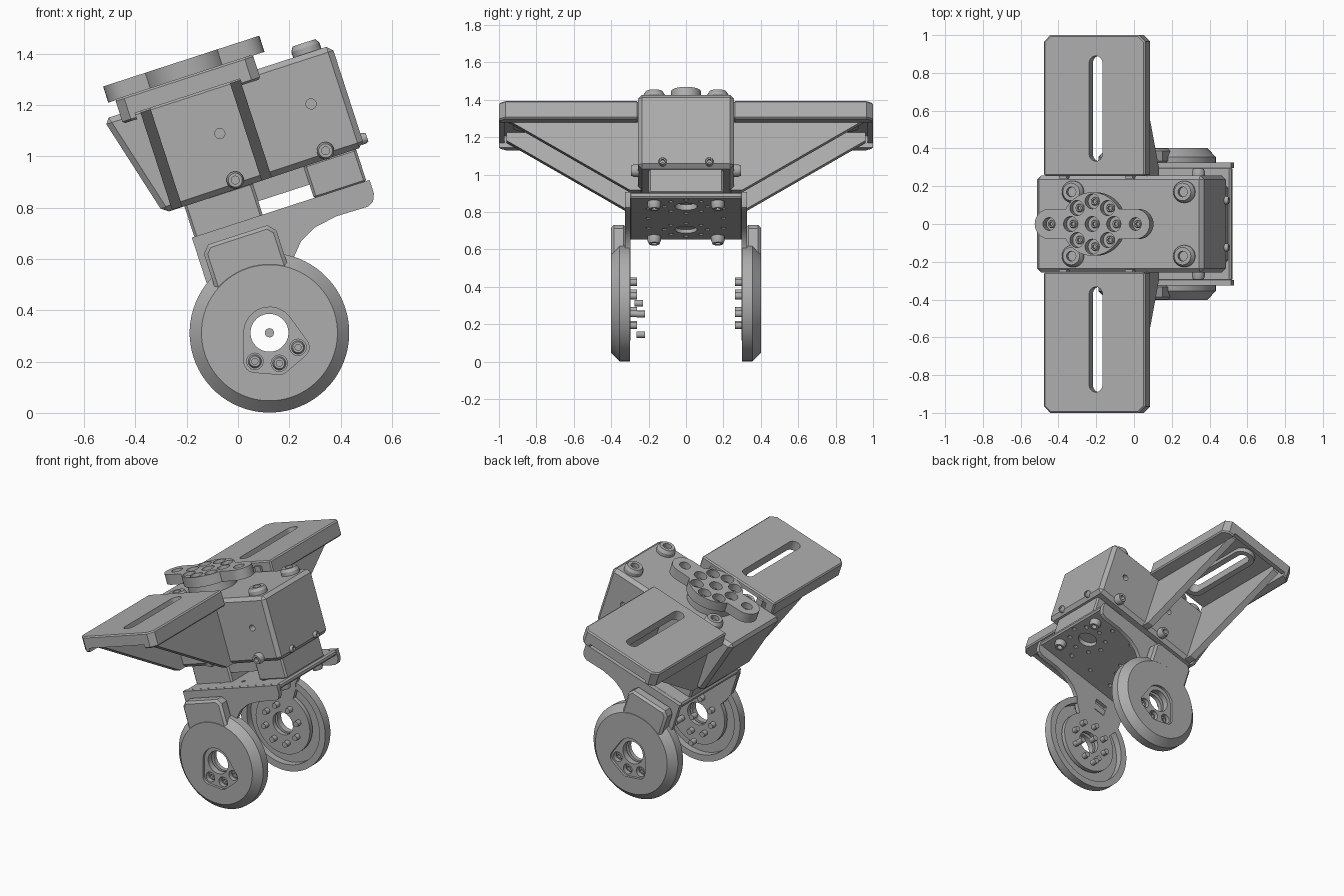
import bpy, bmesh
from math import sin, cos, pi, radians
from mathutils import Matrix, Vector
from mathutils.geometry import convex_hull_2d

cube = bpy.data.objects.get("Cube")
if cube:
    bpy.data.objects.remove(cube)

grey = bpy.data.materials.new("mid_grey")
grey.use_nodes = True
grey.diffuse_color = (0.42, 0.42, 0.42, 1)
grey.node_tree.nodes["Principled BSDF"].inputs["Base Color"].default_value = grey.diffuse_color

TILT = Matrix.Rotation(radians(-18), 4, 'Y')   # the whole assembly leans
MID = 0.213                                    # shared axis of horn, wings and wheels
HUB_W = 0.259                                  # wheel axle height in the leaning frame
parts = []


def place(p, q, t, axis):
    return {'y': (p, t, q), 'w': (p, q, t), 'u': (t, p, q)}[axis]


def finish(name, bm):
    bmesh.ops.recalc_face_normals(bm, faces=bm.faces)
    me = bpy.data.meshes.new(name)
    bm.to_mesh(me)
    bm.free()
    me.materials.append(grey)
    ob = bpy.data.objects.new(name, me)
    bpy.context.scene.collection.objects.link(ob)
    parts.append(ob)
    return ob


def prism(name, pts, t0, t1, axis):
    bm = bmesh.new()
    lo = [bm.verts.new(place(p, q, t0, axis)) for p, q in pts]
    hi = [bm.verts.new(place(p, q, t1, axis)) for p, q in pts]
    bm.faces.new(lo)
    bm.faces.new(hi)
    for i in range(len(pts)):
        j = (i + 1) % len(pts)
        bm.faces.new((lo[i], lo[j], hi[j], hi[i]))
    return finish(name, bm)


def box(name, u, y, w):
    return prism(name, [(u[0], y[0]), (u[1], y[0]), (u[1], y[1]), (u[0], y[1])], w[0], w[1], 'w')


def lathe(name, profile, at, axis, sides=24):
    # profile: (radius, distance along axis), first and last on the axis
    bm = bmesh.new()
    vs = [bm.verts.new(place(at[0] + r, at[1], t, axis)) for r, t in profile]
    es = [bm.edges.new(e) for e in zip(vs, vs[1:])]
    bmesh.ops.spin(bm, geom=vs + es, cent=place(at[0], at[1], 0, axis),
                   axis=place(0, 0, 1, axis), angle=2 * pi, steps=sides)
    bmesh.ops.remove_doubles(bm, verts=bm.verts, dist=0.0001)
    return finish(name, bm)


def rod(name, at, r, t0, t1, axis, sides=24):
    return lathe(name, [(0, t0), (r, t0), (r, t1), (0, t1)], at, axis, sides)


def screw(name, at, r, t, h, axis):
    # domed head with a socket; h is signed
    return lathe(name, [(0, t), (r, t), (r, t + h * .6), (r * .8, t + h), (r * .45, t + h),
                        (r * .45, t + h * .4), (0, t + h * .4)], at, axis)


def hull(circles, n=32):
    pts = [Vector((a + r * cos(2 * pi * i / n), b + r * sin(2 * pi * i / n)))
           for a, b, r in circles for i in range(n)]
    return [tuple(pts[i]) for i in convex_hull_2d(pts)]


def around(at, r, ids=range(8)):
    return [(at[0] + r * cos(k * pi / 4), at[1] + r * sin(k * pi / 4)) for k in ids]


def bake(ob):
    deps = bpy.context.evaluated_depsgraph_get()
    me = bpy.data.meshes.new_from_object(ob.evaluated_get(deps))
    ob.modifiers.clear()
    ob.data = me


def boolean(ob, tools, op='DIFFERENCE'):
    for t in tools:
        m = ob.modifiers.new("cut", 'BOOLEAN')
        m.object, m.operation, m.solver = t, op, 'EXACT'
    bake(ob)
    for t in tools:
        parts.remove(t)
        bpy.data.objects.remove(t)


def bevel(ob, width):
    m = ob.modifiers.new("bevel", 'BEVEL')
    m.width, m.segments, m.limit_method, m.angle_limit = width, 1, 'ANGLE', radians(50)
    bake(ob)


# Main housing with slanted rear end and side holes
body = prism("housing", [(-.146, 1.25), (.79, 1.25), (.79, .835), (.07, .83), (-.036, .83)],
             -.257, .257, 'y')
bevel(body, .022)
boolean(body, [rod("cut", (u, 1.057), .02, s * .2, s * .3, 'y', 16)
               for s in (1, -1) for u in (.269, .643)])
for s in (1, -1):
    for u in (.27, .64):
        screw("side_screw", (u, .866), .034, s * .25, s * .045, 'y')
    for u in (.07, .69):
        screw("top_screw", (u, s * .17), .058, 1.245, .047, 'w')
    screw("end_screw", (s * .125, .866), .022, .78, .03, 'u')

# Servo body under the housing
box("servo_core", (.05, .755), (-.19, .19), (.76, .84))
bevel(box("servo_foot_rear", (.05, .33), (-.2, .2), (.69, .84)), .01)
bevel(box("servo_foot_front", (.54, .755), (-.2, .2), (.70, .84)), .01)

# Output horn: round hub with two ears and a ring of holes
rod("horn_base", (MID, 0), .15, 1.24, 1.315, 'w', 48)
horn = prism("horn", hull([(MID - .24, 0, .08), (MID + .24, 0, .08)]), 1.306, 1.372, 'w')
boolean(horn, [rod("disc", (MID, 0), .168, 1.306, 1.372, 'w', 48)], 'UNION')
ring = around((MID, 0), .12)
ears = [(MID - .24, 0), (MID + .24, 0)]
boolean(horn, [rod("cut", p, .04, 1.318, 1.4, 'w', 20) for p in ring + [(MID, 0)]]
        + [rod("cut", p, .034, 1.29, 1.4, 'w', 20) for p in ears])
for p in ring + ears + [(MID, 0)]:
    screw("horn_screw", p, .022, 1.305, .035, 'w')

# Slotted wings with channel underside and triangular gussets
for s in (1, -1):
    L, R, c = -.078, .486, .035
    outline = [(L, .255), (R, .255), (R, 1 - c), (R - c, 1), (L + c, 1), (L, 1 - c)]
    wing = prism("wing", [(u, s * y) for u, y in outline], 1.21, 1.31, 'w')
    bevel(wing, .008)

    def slot():
        return prism("cut", hull([(MID, s * .37, .037), (MID, s * .853, .037)]), 1.1, 1.5, 'w')
    boolean(wing, [box("cut", (-.02, .41), (s * .2, s * .97), (1.1, 1.275)),
                   box("cut", (-.02, .41), (s * .96, s * 1.1), (1.1, 1.235)), slot()])
    rim = prism("slot_rim", hull([(MID, s * .37, .07), (MID, s * .853, .07)]), 1.245, 1.29, 'w')
    boolean(rim, [slot()])
    for u in (0, .367):
        prism("wing_gusset", [(s * .24, 1.285), (s * .96, 1.285), (s * .96, 1.23),
                              (s * .30, .832), (s * .24, .832)], u, u + .042, 'u')

# Perforated bracket base
base = box("bracket_base", (.04, .768), (-.305, .305), (.67, .705))
bevel(base, .01)
holes = [rod("cut", (u, 0), .06, .6, .8, 'w') for u in (.22, .62)]
for u in (.22, .62):
    holes += [rod("cut", p, .014, .6, .8, 'w', 10) for p in around((u, 0), .115)]
for s in (1, -1):
    holes += [rod("cut", (u, s * .2), .014, .6, .8, 'w', 10) for u in (.25, .42, .58)]
boolean(base, holes)

for s in (1, -1):
    for u in (.10, .70):
        screw("base_screw", (u, s * .17), .036, .675, -.045, 'w')

    # Bracket arm: side flange sweeping down to a round end
    end = [(MID + .2 * cos(radians(a)), HUB_W + .2 * sin(radians(a))) for a in range(50, -231, -10)]
    outline = [(.04, .705), (.768, .705), (.768, .65), (.755, .62), (.73, .608), (.60, .61),
               (.51, .595), (.44, .56), (.395, .51), (.375, .46)] + end + [(.055, .47), (.04, .52)]
    arm = prism("bracket_arm", outline, s * .297, s * .325, 'y')
    pins = around((MID, HUB_W), .125)
    boolean(arm, [rod("cut", (MID, HUB_W), .074, s * .2, s * .5, 'y', 32),
                  box("cut", (.17, .256), (s * .29, s * .33), (.52, .60))])
    for p in pins:
        rod("arm_pin", p, .018, s * .262, s * .33, 'y', 14)

    # Wheel cover: chamfered cup with a centre bore and recessed screw holes
    wheel = lathe("wheel", [(0, s * .345), (.268, s * .345), (.268, s * .30), (.311, s * .30),
                            (.311, s * .355), (.265, s * .402), (0, s * .402)],
                  (MID, HUB_W), 'y', 72)
    low = around((MID, HUB_W), .125, (5, 6, 7))
    recess = hull([(MID, HUB_W, .1)] + [(p[0], p[1], .043) for p in low])
    boolean(wheel, [prism("cut", recess, s * .385, s * .45, 'y'),
                    rod("cut", (MID, HUB_W), .074, s * .2, s * .5, 'y', 32)]
            + [rod("cut", p, .032, s * .355, s * .5, 'y', 20) for p in low])
    for p in low:
        screw("wheel_screw", p, .026, s * .34, s * .03, 'y')
    neck = prism("wheel_neck", [(.065, .41), (.362, .41), (.362, .63), (.335, .66),
                                (.092, .66), (.065, .63)], s * .32, s * .4, 'y')
    bevel(neck, .014)
    boolean(neck, [rod("cut", (MID, HUB_W), .25, s * .2, s * .5, 'y', 48)])

# Loose axle pins inside the front wheel
for p, y in (((MID, HUB_W), -.23), ((.30, .17), -.22), ((.16, .10), -.22)):
    rod("axle_pin", p, .018, y, y - .045, 'y', 14)

# Lean everything and shade
bpy.ops.object.select_all(action='DESELECT')
for ob in parts:
    ob.data.transform(TILT)
    ob.select_set(True)
bpy.context.view_layer.objects.active = parts[0]
bpy.ops.object.shade_smooth_by_angle(angle=radians(30))
